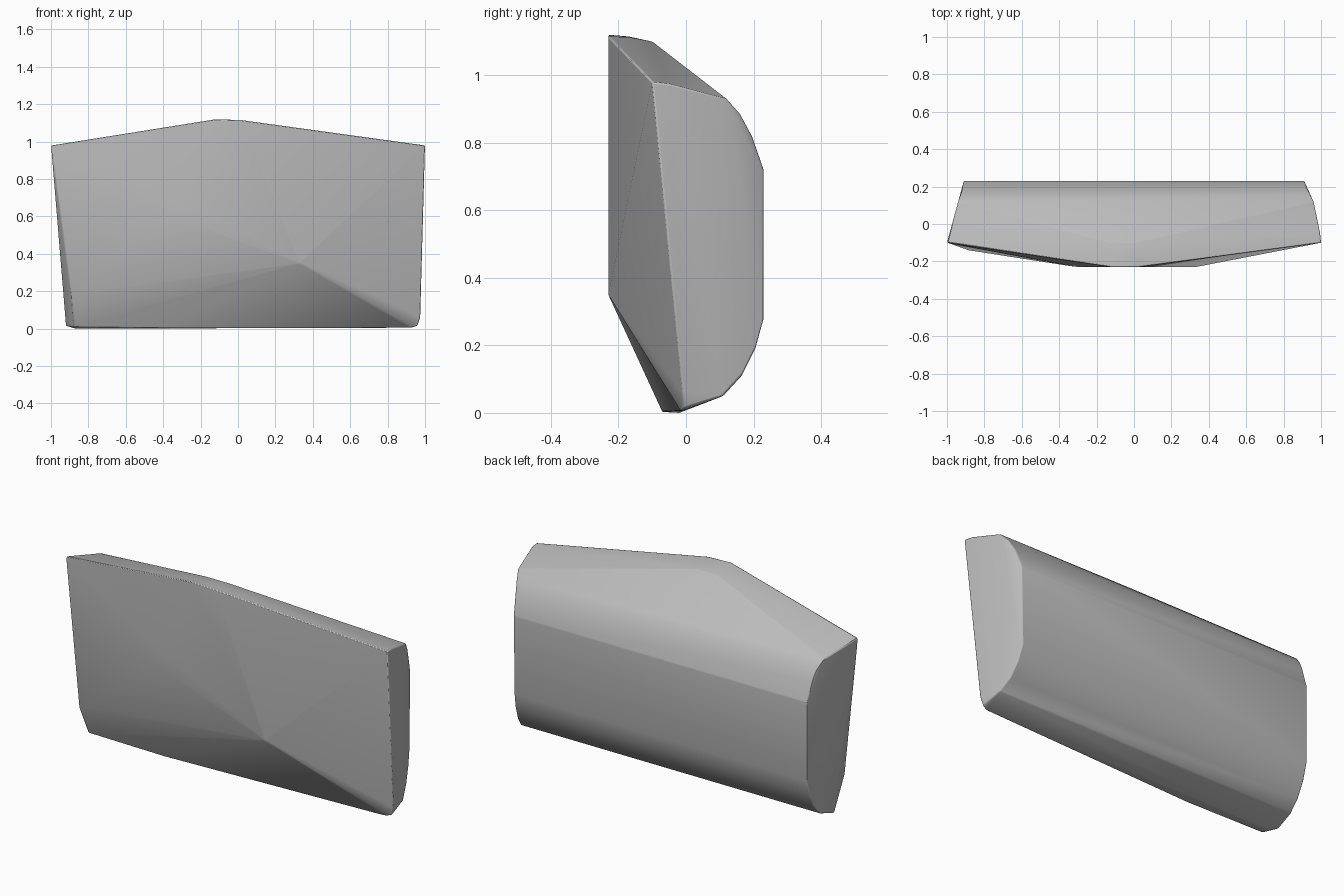
import bpy
import bmesh

cube = bpy.data.objects.get("Cube")
if cube:
    bpy.data.objects.remove(cube, do_unlink=True)

# Plain grey stone
stone = bpy.data.materials.new("grey_stone")
stone.use_nodes = True
grey = (0.5, 0.5, 0.5, 1)
stone.diffuse_color = grey
stone.node_tree.nodes["Principled BSDF"].inputs["Base Color"].default_value = grey

# Rounded back: left x, right x, y, z of each lengthwise edge
back_edges = [
    (-0.94, 0.96, 0.12, 0.93), (-0.925, 0.94, 0.16, 0.885),
    (-0.915, 0.92, 0.195, 0.82), (-0.91, 0.91, 0.23, 0.72),
    (-0.91, 0.905, 0.23, 0.28), (-0.91, 0.915, 0.205, 0.19),
    (-0.91, 0.93, 0.165, 0.11), (-0.91, 0.95, 0.11, 0.05),
]
corners = [(x, y, z) for left, right, y, z in back_edges for x in (left, right)]

# Top corners and the blunt peak
corners += [(-1, -0.1, 0.98), (1, -0.1, 0.98), (0.995, -0.05, 0.975),
            (-0.12, -0.23, 1.12), (0.02, -0.23, 1.115),
            (-0.1, -0.17, 1.115), (0.0, -0.17, 1.113),
            (-0.12, -0.1, 1.1), (0.0, -0.1, 1.1)]
# Chipped front ridges
corners += [(0.33, -0.23, 0.35), (-0.3, -0.23, 0.66),
            (-0.24, -0.23, 0.74), (-0.36, -0.222, 0.6), (-0.89, -0.14, 0.18)]
# Narrow foot
corners += [(-0.88, -0.07, 0.01), (-0.4, -0.07, 0.003), (-0.92, 0.0, 0.015),
            (-0.87, -0.02, 0.0), (0.93, -0.015, 0.005),
            (0.96, -0.005, 0.015), (0.975, -0.01, 0.06)]

# Wrap the corners in one closed faceted body
bm = bmesh.new()
for co in corners:
    bm.verts.new(co)
hull = bmesh.ops.convex_hull(bm, input=bm.verts)
inside = {v for v in hull["geom_interior"] + hull["geom_unused"]
          if isinstance(v, bmesh.types.BMVert)}
bmesh.ops.delete(bm, geom=list(inside), context="VERTS")
bmesh.ops.dissolve_limit(bm, angle_limit=0.01, verts=bm.verts, edges=bm.edges)
bmesh.ops.recalc_face_normals(bm, faces=bm.faces)

mesh = bpy.data.meshes.new("stone_slab")
bm.to_mesh(mesh)
bm.free()
mesh.materials.append(stone)
slab = bpy.data.objects.new("stone_slab", mesh)
bpy.context.collection.objects.link(slab)

# Soft edges, with the sharp breaks kept
bevel = slab.modifiers.new("worn_edges", "BEVEL")
bevel.width = 0.012
bevel.segments = 2
bevel.limit_method = "ANGLE"
bevel.angle_limit = 0.3
bpy.ops.object.select_all(action="DESELECT")
slab.select_set(True)
bpy.context.view_layer.objects.active = slab
bpy.ops.object.shade_smooth_by_angle(angle=0.6)
